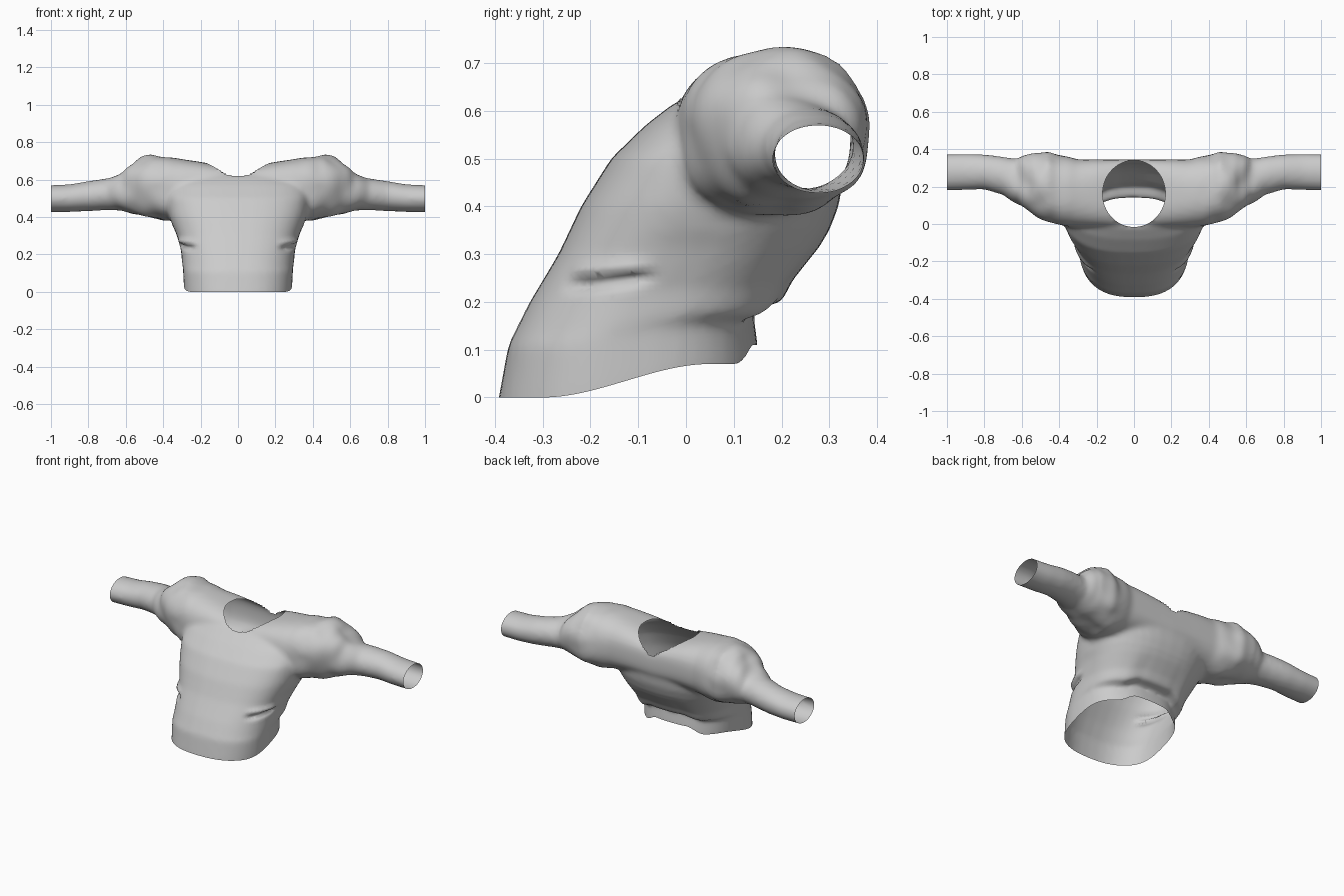
import bpy, bmesh, math
from mathutils import Vector, noise

if "Cube" in bpy.data.objects:
    bpy.data.objects.remove(bpy.data.objects["Cube"])

cloth = bpy.data.materials.new("grey cloth")
cloth.use_nodes = True
GREY = (0.6, 0.6, 0.6, 1)
cloth.diffuse_color = GREY
cloth.node_tree.nodes["Principled BSDF"].inputs["Base Color"].default_value = GREY


def smooth(a, b, t):
    t = min(max((t - a) / (b - a), 0), 1)
    return t * t * (3 - 2 * t)


def oval(n, count=40):
    """Unit superellipse points."""
    for i in range(count):
        a = 2 * math.pi * i / count
        c, s = math.cos(a), math.sin(a)
        yield (math.copysign(abs(c) ** (2 / n), c), math.copysign(abs(s) ** (2 / n), s))


def loft(bm, rings):
    """Closed solid through a list of point rings."""
    rows = [[bm.verts.new(p) for p in ring] for ring in rings]
    for a, b in zip(rows, rows[1:]):
        for i in range(len(a)):
            j = (i + 1) % len(a)
            bm.faces.new((a[i], a[j], b[j], b[i]))
    bm.faces.new(rows[0][::-1])
    bm.faces.new(rows[-1])


bm = bmesh.new()

# Torso, leaning back: height, front y, back y, half width
torso = [(-.06, -.40, .15, .285), (0, -.392, .15, .29), (.11, -.372, .14, .295),
         (.13, -.362, .20, .30), (.2, -.327, .225, .305), (.3, -.267, .28, .33),
         (.4, -.22, .32, .365), (.5, -.157, .335, .39), (.57, -.085, .34, .38),
         (.62, -.02, .33, .33)]
loft(bm, [[(w * u, (f + b) / 2 + (b - f) / 2 * v, z) for u, v in oval(2.5)]
          for z, f, b, w in torso])

# Yoke and sleeves in one sweep: x, front y, back y, bottom z, top z, squareness
half = [(0, -.02, .345, .42, .665, 3.2), (.12, -.02, .345, .42, .68, 3),
        (.2, -.02, .345, .41, .695, 2.8), (.3, -.02, .345, .39, .71, 2.5),
        (.4, -.01, .375, .375, .728, 2.3), (.46, .015, .39, .395, .73, 2.3),
        (.54, .055, .385, .41, .705, 2.2), (.59, .08, .36, .43, .665, 2.2),
        (.62, .105, .335, .435, .63, 2.1), (.7, .155, .36, .437, .607, 2),
        (.8, .185, .372, .432, .592, 2), (.9, .182, .375, .427, .575, 2),
        (1.06, .178, .372, .427, .568, 2)]
full = [(-r[0], *r[1:]) for r in half[:0:-1]] + half
loft(bm, [[(x, (f + b) / 2 + (b - f) / 2 * u, (lo + hi) / 2 + (hi - lo) / 2 * v)
           for u, v in oval(n)] for x, f, b, lo, hi, n in full])
bmesh.ops.recalc_face_normals(bm, faces=bm.faces)

mesh = bpy.data.meshes.new("shirt")
bm.to_mesh(mesh)
bm.free()
shirt = bpy.data.objects.new("shirt", mesh)
bpy.context.collection.objects.link(shirt)

# Merge the solids into one skin
remesh = shirt.modifiers.new("merge", 'REMESH')
remesh.mode = 'VOXEL'
remesh.voxel_size = 0.014
relax = shirt.modifiers.new("relax", 'SMOOTH')
relax.factor = 0.5
relax.iterations = 7
skin = bpy.data.meshes.new_from_object(
    shirt.evaluated_get(bpy.context.evaluated_depsgraph_get()))
shirt.modifiers.clear()
shirt.data = skin
bm = bmesh.new()
bm.from_mesh(skin)

# Open the cuffs and the hem
for co, no in (((1, 0, 0), (1, 0, 0)), ((-1, 0, 0), (-1, 0, 0)), ((0, 0, 0), (0, 0, -1))):
    bmesh.ops.bisect_plane(bm, geom=bm.verts[:] + bm.edges[:] + bm.faces[:],
                           plane_co=co, plane_no=no, clear_outer=True)

# Open the neck and round its edge
NECK_Y, NECK_RX, NECK_RY = 0.162, 0.168, 0.178


def neck(p):
    return math.hypot(p.x / NECK_RX, (p.y - NECK_Y) / NECK_RY)


hole = [f for f in bm.faces if f.calc_center_median().z > .53
        and neck(f.calc_center_median()) < 1]
bmesh.ops.delete(bm, geom=hole, context='FACES')
for v in bm.verts:
    if v.is_boundary and v.co.z > .53 and abs(v.co.x) < .25:
        k = neck(v.co)
        v.co.x /= k
        v.co.y = NECK_Y + (v.co.y - NECK_Y) / k

# Folds around the shoulders, side creases, and the raised back hem
bm.normal_update()
normals = {v: v.normal.copy() for v in bm.verts}
for v in bm.verts:
    p, n = v.co.copy(), normals[v]
    side = abs(p.x)
    fold = smooth(.32, .45, side) * (1 - smooth(.6, .72, side))
    wave = noise.noise(Vector((side * 9, p.y * 9, p.z * 7)))
    crease = math.exp(-((p.z - .235) / .014) ** 2) * smooth(.2, .27, side)
    crease *= smooth(-.32, -.22, p.y) * (1 - smooth(-.13, -.05, p.y))
    bulge = math.exp(-((p.z - .262) / .014) ** 2) * smooth(.2, .27, side)
    bulge *= smooth(-.32, -.22, p.y) * (1 - smooth(-.13, -.05, p.y))
    v.co += n * (.018 * fold * wave - .022 * crease + .012 * bulge)
    if p.z < .35:
        hem = .07 * smooth(-.3, .05, p.y)
        hem += .04 * smooth(.04, .13, p.y) * (1 - smooth(.1, .2, side))
        v.co.z += hem * (1 - max(p.z, 0) / .35)

bm.to_mesh(skin)
bm.free()
skin.materials.clear()
skin.materials.append(cloth)
for poly in skin.polygons:
    poly.use_smooth = True
skin.name = "shirt"
